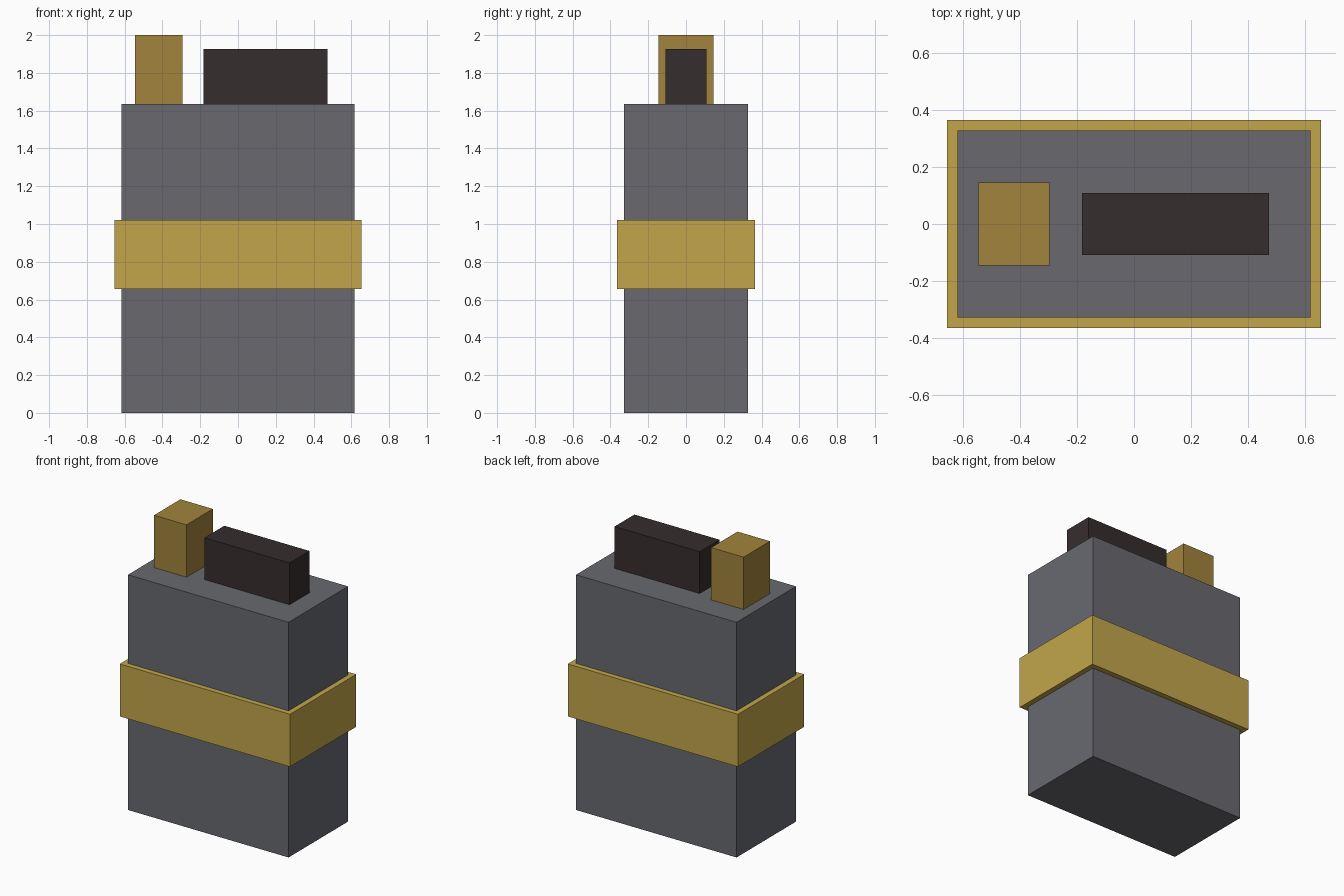
import bpy

if "Cube" in bpy.data.objects:
    bpy.data.objects.remove(bpy.data.objects["Cube"])


def material(name, rgb):
    m = bpy.data.materials.new(name)
    m.diffuse_color = (*rgb, 1.0)
    m.use_nodes = True
    m.node_tree.nodes["Principled BSDF"].inputs["Base Color"].default_value = m.diffuse_color
    return m


def box(name, x, y, z, mat):
    """Box spanning the (low, high) pairs x, y and z."""
    spans = (x, y, z)
    bpy.ops.mesh.primitive_cube_add(size=1, location=[(a + b) / 2 for a, b in spans])
    ob = bpy.context.object
    ob.name = name
    ob.scale = [b - a for a, b in spans]
    bpy.ops.object.transform_apply(location=False, rotation=False, scale=True)
    ob.data.materials.append(mat)
    return ob


grey = material("slate grey", (0.138, 0.141, 0.159))
gold = material("gold", (0.539, 0.381, 0.069))
bronze = material("dark gold", (0.361, 0.231, 0.045))
black = material("brown black", (0.037, 0.026, 0.027))

# Main case
box("body", (-0.618, 0.618), (-0.327, 0.327), (0, 1.636), grey)
# Band wrapped around the case
box("band", (-0.655, 0.655), (-0.364, 0.364), (0.655, 1.02), gold)
# Fittings on the top
box("top_cap", (-0.545, -0.295), (-0.145, 0.145), (1.636, 2.0), bronze)
box("top_handle", (-0.182, 0.473), (-0.109, 0.109), (1.636, 1.927), black)
